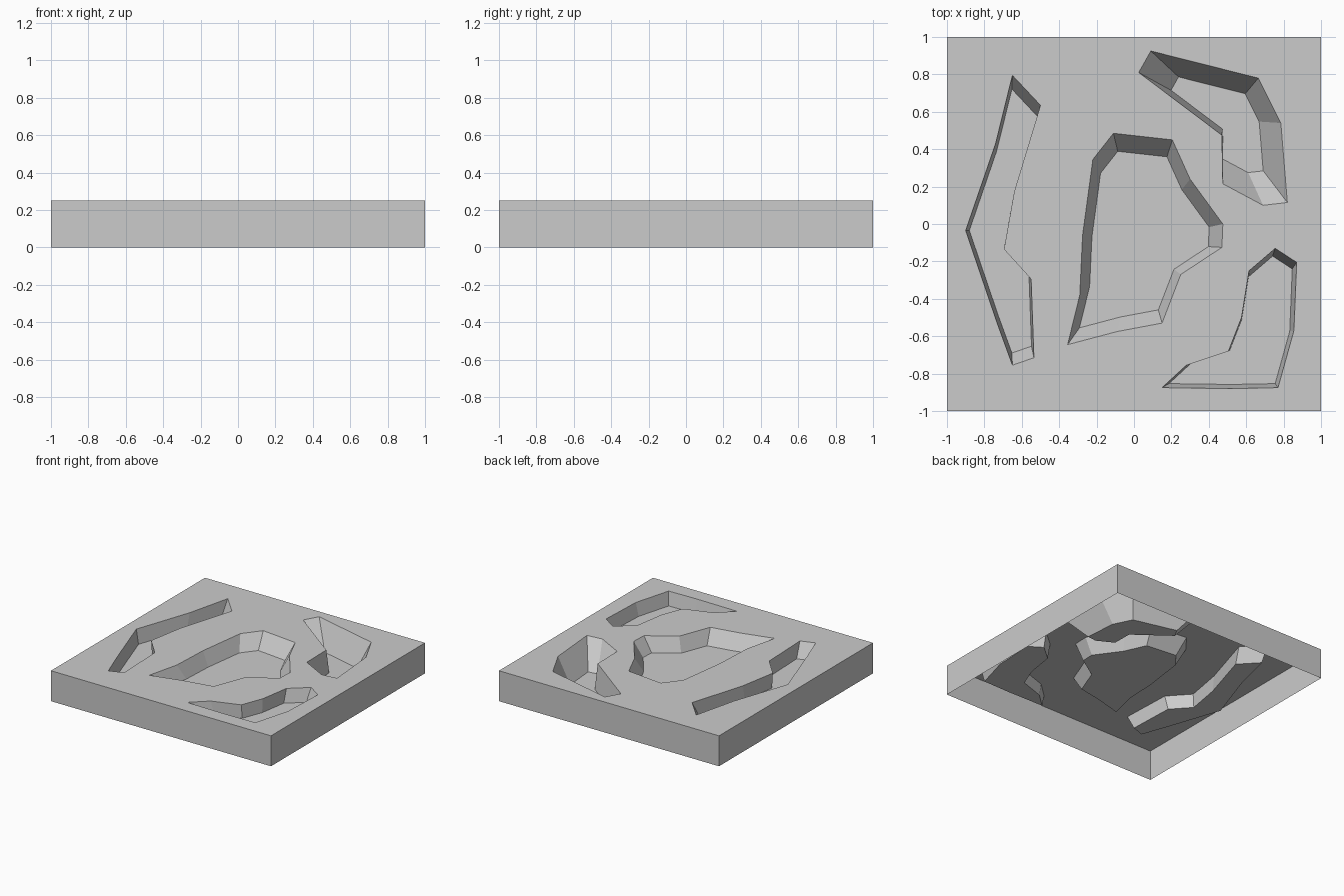
import bpy
import bmesh
from mathutils import Vector

cube = bpy.data.objects.get("Cube")
if cube:
    bpy.data.objects.remove(cube, do_unlink=True)

HEIGHT = 0.25

# Each basin: rim outline, point it tapers towards, floor scale, depth
BASINS = {
    "centre": ([(-.355, -.645), (-.29, -.38), (-.275, -.06), (-.22, .345),
                (-.11, .485), (.205, .45), (.3, .24), (.475, 0),
                (.47, -.125), (.25, -.27), (.15, -.53), (-.09, -.575)],
               (.03, -.1), .835, .12),
    "back_left": ([(.09, .925), (.665, .78), (.785, .54), (.82, .115),
                   (.69, .1), (.475, .215), (.47, .475), (.025, .81)],
                  (.48, .56), .62, .2),
    "right_side": ([(-.65, .795), (-.5, .635), (-.64, .175), (-.695, -.135),
                    (-.55, -.295), (-.535, -.715), (-.65, -.755),
                    (-.73, -.535), (-.9, -.035), (-.74, .43)],
                   (-.68, -.03), .91, .12),
    "front_left": ([(.755, -.13), (.87, -.205), (.855, -.57), (.77, -.875),
                    (.515, -.88), (.15, -.875), (.28, -.755), (.505, -.68),
                    (.575, -.5), (.615, -.25)],
                   (.59, -.62), .915, .11),
}


def make_loop(bm, points, z):
    """Closed ring of edges at one height."""
    verts = [bm.verts.new((x, y, z)) for x, y in points]
    edges = [bm.edges.new((a, b)) for a, b in zip(verts, verts[1:] + verts[:1])]
    return verts, edges


def bridge(bm, upper, lower):
    """Wall of quads between two rings."""
    for i in range(len(upper)):
        bm.faces.new((upper[i - 1], upper[i], lower[i], lower[i - 1]))


def make_material(name, colour):
    mat = bpy.data.materials.new(name)
    mat.use_nodes = True
    mat.diffuse_color = colour
    for node in mat.node_tree.nodes:
        if node.type == "BSDF_PRINCIPLED":
            node.inputs["Base Color"].default_value = colour
            node.inputs["Roughness"].default_value = 0.9
    return mat


bm = bmesh.new()

# Outer walls, open underneath
square = [(-1, -1), (1, -1), (1, 1), (-1, 1)]
top_ring, top_edges = make_loop(bm, square, HEIGHT)
base_ring, _ = make_loop(bm, square, 0)

# Basin rims on the top surface
rims = {}
for name, (outline, anchor, scale, depth) in BASINS.items():
    rims[name], rim_edges = make_loop(bm, outline, HEIGHT)
    top_edges += rim_edges

# Top surface with the basin openings left out
bmesh.ops.triangle_fill(bm, edges=top_edges, use_beauty=True, normal=(0, 0, 1))
bridge(bm, top_ring, base_ring)

# Tapered basin walls and flat floors
for name, (outline, anchor, scale, depth) in BASINS.items():
    centre = Vector(anchor)
    floor_points = [centre + (Vector(p) - centre) * scale for p in outline]
    floor_ring, _ = make_loop(bm, floor_points, HEIGHT - depth)
    bridge(bm, rims[name], floor_ring)
    bm.faces.new(floor_ring)

# Make every face point outwards, with the top facing up
bmesh.ops.recalc_face_normals(bm, faces=bm.faces[:])
bm.normal_update()
if sum(f.normal.z * f.calc_area() for f in bm.faces) < 0:
    bmesh.ops.reverse_faces(bm, faces=bm.faces[:])

mesh = bpy.data.meshes.new("basin_slab")
bm.to_mesh(mesh)
bm.free()
mesh.materials.append(make_material("light_grey", (0.6, 0.6, 0.6, 1)))
slab = bpy.data.objects.new("basin_slab", mesh)
bpy.context.collection.objects.link(slab)
